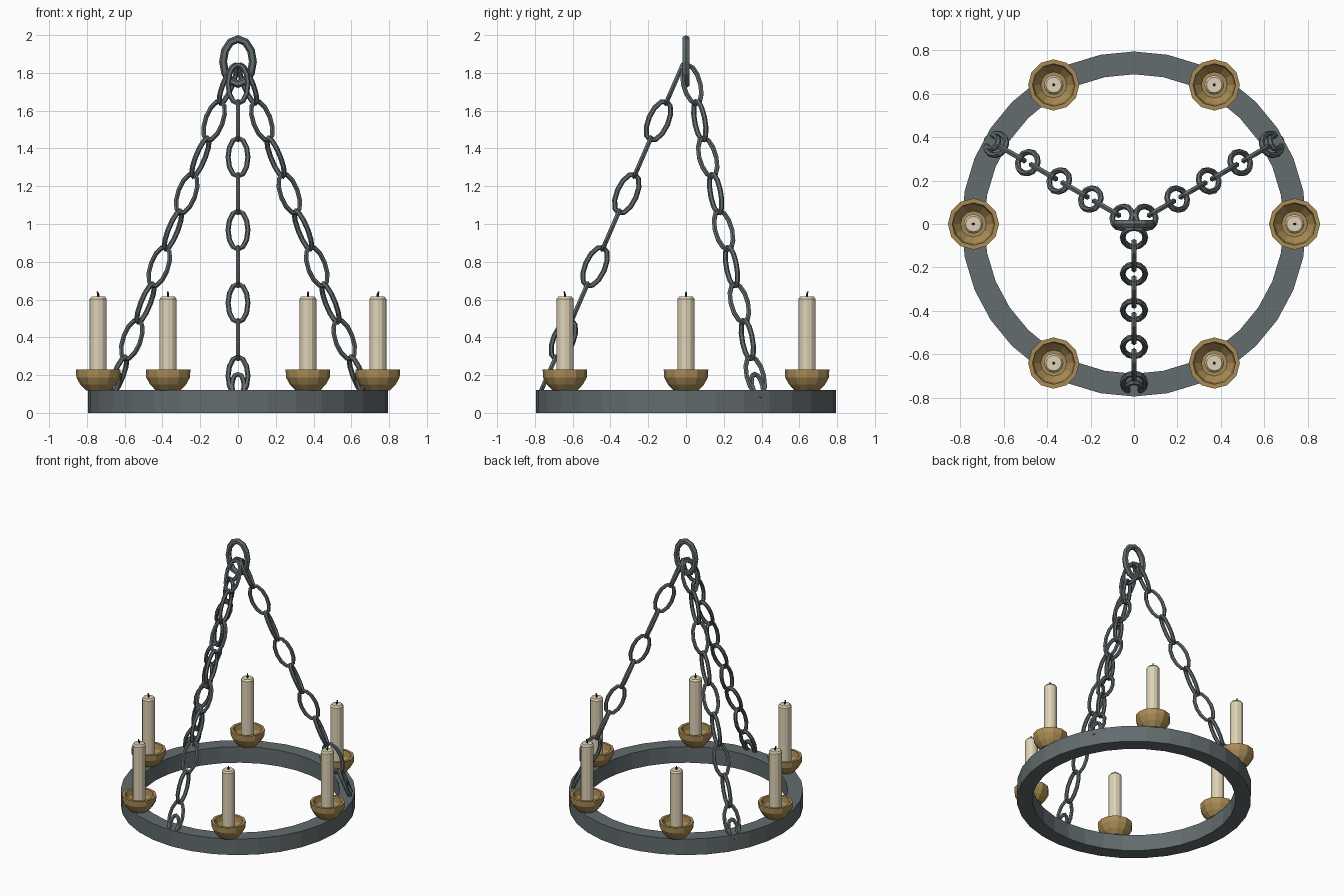
import bpy, bmesh
from math import sin, cos, pi, radians
from mathutils import Vector, Matrix

cube = bpy.data.objects.get("Cube")
if cube:
    bpy.data.objects.remove(cube)


def material(name, rgb):
    m = bpy.data.materials.new(name)
    m.use_nodes = True
    m.diffuse_color = (*rgb, 1)
    bsdf = m.node_tree.nodes["Principled BSDF"]
    bsdf.inputs["Base Color"].default_value = (*rgb, 1)
    bsdf.inputs["Roughness"].default_value = 0.7
    return m


IRON = material("dark iron", (0.125, 0.15, 0.158))
BRASS = material("aged brass", (0.40, 0.26, 0.09))
WAX = material("cream wax", (0.74, 0.65, 0.47))
WICK = material("charred wick", (0.02, 0.018, 0.016))


def finish(name, bm, mat, matrix=Matrix()):
    bmesh.ops.recalc_face_normals(bm, faces=bm.faces)
    mesh = bpy.data.meshes.new(name)
    bm.to_mesh(mesh)
    bm.free()
    mesh.materials.append(mat)
    obj = bpy.data.objects.new(name, mesh)
    obj.matrix_world = matrix
    bpy.context.collection.objects.link(obj)
    return obj


def lathe(name, profile, sides, mat, matrix=Matrix(), closed=False):
    """Turn an (r, z) profile round z; open profiles get capped ends."""
    bm = bmesh.new()
    rows = [[bm.verts.new((r * cos(2 * pi * k / sides), r * sin(2 * pi * k / sides), z))
             for k in range(sides)] for r, z in profile]
    pairs = list(zip(rows, rows[1:]))
    if closed:
        pairs.append((rows[-1], rows[0]))
    else:
        bm.faces.new(rows[0])
        bm.faces.new(rows[-1])
    for a, b in pairs:
        for k in range(sides):
            n = (k + 1) % sides
            bm.faces.new((a[k], a[n], b[n], b[k]))
    return finish(name, bm, mat, matrix)


def oval_link(name, half_width, half_height, tube, matrix, segs=12, sides=6):
    """Oval ring in the local xz plane, sizes measured to the outside."""
    bm = bmesh.new()
    rows = []
    for i in range(segs):
        t = 2 * pi * i / segs
        centre = Vector(((half_width - tube) * cos(t), 0, (half_height - tube) * sin(t)))
        out = Vector((cos(t) * half_height, 0, sin(t) * half_width)).normalized()
        rows.append([bm.verts.new(centre + out * tube * cos(2 * pi * j / sides)
                                  + Vector((0, tube * sin(2 * pi * j / sides), 0)))
                     for j in range(sides)])
    for i in range(segs):
        a, b = rows[i], rows[(i + 1) % segs]
        for j in range(sides):
            n = (j + 1) % sides
            bm.faces.new((a[j], a[n], b[n], b[j]))
    return finish(name, bm, IRON, matrix)


# Flat hoop that carries the candles
lathe("hoop", [(0.795, 0), (0.795, 0.12), (0.69, 0.12), (0.69, 0)], 32, IRON, closed=True)

# Hanging ring at the top
oval_link("hanging_ring", 0.1, 0.14, 0.021, Matrix.Translation((0, 0, 1.86)))

# Three chains of alternating links, each with a small anchor loop
LINKS, LOW, HIGH = 9, Vector((0.733, 0, 0.195)), Vector((0.062, 0, 1.74))
slope = (HIGH - LOW).normalized()
tilt = Matrix.Rotation(Vector((0, 0, 1)).angle(slope), 4, (0, -1, 0))
quarter = Matrix.Rotation(pi / 2, 4, "Z")
for c, angle in enumerate((30, 150, 270)):
    spin = Matrix.Rotation(radians(angle), 4, "Z")
    for i in range(LINKS):
        place = spin @ Matrix.Translation(LOW.lerp(HIGH, i / (LINKS - 1))) @ tilt
        if i % 2 == 0:
            place = place @ quarter
        oval_link(f"chain_{c + 1}_link_{i + 1}", 0.066, 0.125, 0.0135, place)
    anchor = spin @ Matrix.Translation(LOW - slope * 0.055) @ tilt @ quarter
    oval_link(f"anchor_loop_{c + 1}", 0.046, 0.08, 0.0135, anchor)

# Six candles in brass cups
CUP = [(0.064, 0.118), (0.095, 0.15), (0.116, 0.188), (0.118, 0.23),
       (0.098, 0.23), (0.09, 0.19), (0.06, 0.155)]
CANDLE = [(0.045, 0.15), (0.045, 0.603), (0.036, 0.615)]
for n in range(6):
    spot = Matrix.Rotation(n * pi / 3, 4, "Z") @ Matrix.Translation((0.74, 0, 0))
    lathe(f"cup_{n + 1}", CUP, 12, BRASS, spot)
    lathe(f"candle_{n + 1}", CANDLE, 12, WAX, spot)
    wick = lathe(f"wick_{n + 1}", [(0.006, 0.61), (0.006, 0.628), (0.004, 0.643)], 6, WICK, spot)
    # bend the wick tip
    for v in wick.data.vertices:
        if v.co.z > 0.635:
            v.co.x += 0.005
